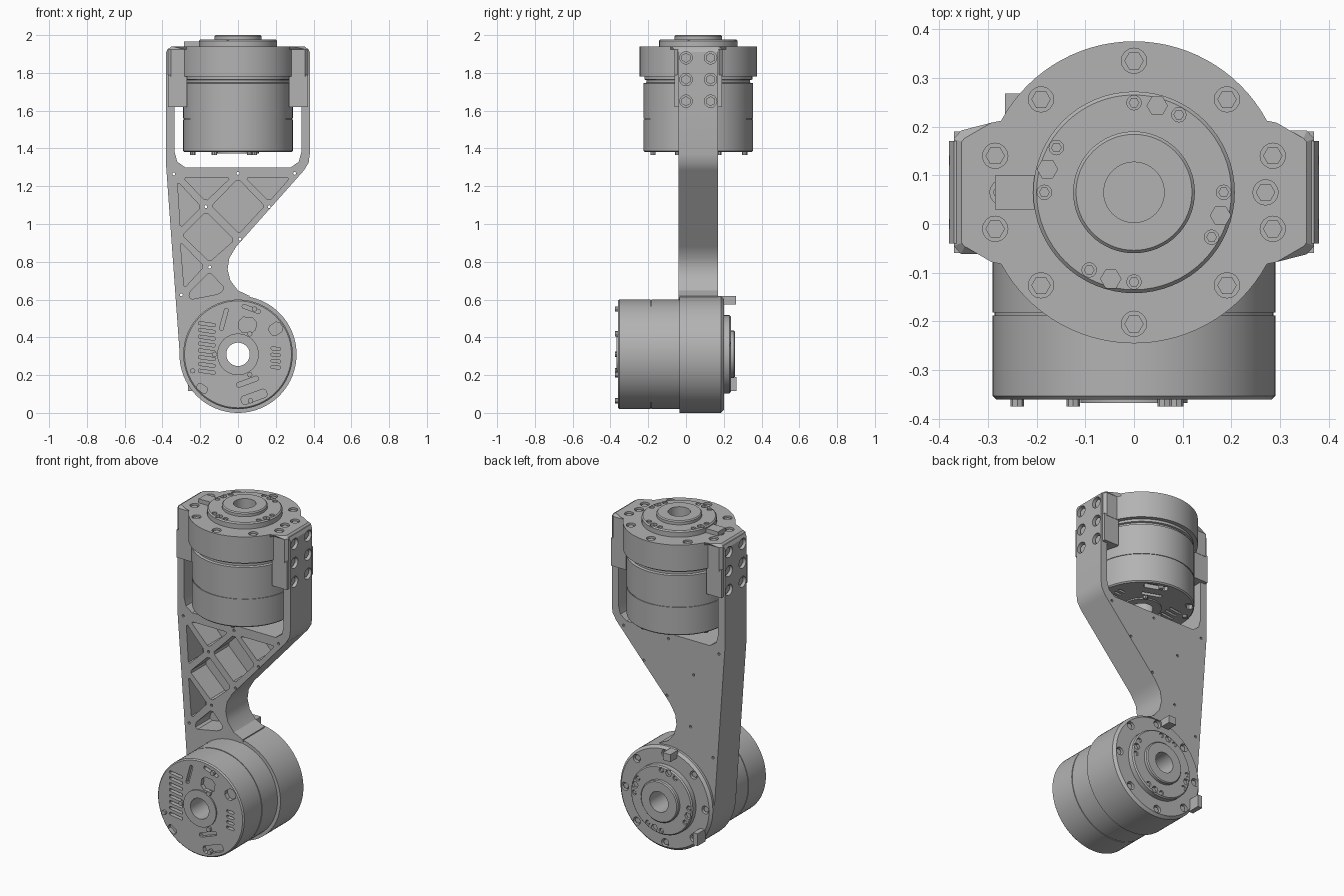
import bpy, bmesh
from math import sin, cos, pi, radians, asin
from mathutils import Matrix, Vector

cube = bpy.data.objects.get("Cube")
if cube:
    bpy.data.objects.remove(cube)

GREY = (0.45, 0.45, 0.45, 1)
metal = bpy.data.materials.new("machined grey")
metal.use_nodes = True
metal.diffuse_color = GREY
metal.node_tree.nodes["Principled BSDF"].inputs["Base Color"].default_value = GREY

PLAIN = Matrix()
FRONT = Matrix.Rotation(pi / 2, 4, 'X')    # local xy -> world xz, local z -> -y
SIDE = Matrix.Rotation(pi / 2, 4, 'Y')     # local z -> world x, local x -> -z
parts = []


def add(name, bm, matrix, keep=True):
    bmesh.ops.recalc_face_normals(bm, faces=bm.faces[:])
    mesh = bpy.data.meshes.new(name)
    bm.to_mesh(mesh)
    bm.free()
    mesh.transform(matrix)
    mesh.materials.append(metal)
    obj = bpy.data.objects.new(name, mesh)
    bpy.context.collection.objects.link(obj)
    if keep:
        parts.append(obj)
    return obj


def prism(name, polys, z0, z1, matrix=PLAIN, chamfer=0, keep=True):
    """Extrude each outline from z0 to z1, optionally chamfering the z1 rim."""
    bm = bmesh.new()
    for poly in polys:
        low = [bm.verts.new((x, y, z0)) for x, y in poly]
        top = [bm.verts.new((x, y, z1)) for x, y in poly]
        bm.faces.new(low)
        cap = bm.faces.new(top)
        for i in range(len(poly)):
            bm.faces.new((low[i - 1], low[i], top[i], top[i - 1]))
        if chamfer:
            bmesh.ops.bevel(bm, geom=list(cap.edges), offset=chamfer,
                            segments=1, affect='EDGES')
    return add(name, bm, matrix, keep)


def lathe(name, profile, matrix, n=64):
    """Turn a closed (radius, height) profile about local z."""
    bm = bmesh.new()
    rings = [[bm.verts.new((r * cos(2 * pi * i / n), r * sin(2 * pi * i / n), z))
              for i in range(n)] for r, z in profile]
    for k in range(len(rings)):
        a, b = rings[k - 1], rings[k]
        for i in range(n):
            bm.faces.new((a[i - 1], a[i], b[i], b[i - 1]))
    return add(name, bm, matrix)


def cut(obj, polys, z0, z1, matrix=PLAIN):
    """Remove prisms from an object."""
    cutter = prism("cutter", polys, z0, z1, matrix, keep=False)
    cutter.hide_render = True
    mod = obj.modifiers.new("cut", 'BOOLEAN')
    mod.operation, mod.solver, mod.object = 'DIFFERENCE', 'EXACT', cutter
    bpy.context.view_layer.update()
    graph = bpy.context.evaluated_depsgraph_get()
    mesh = bpy.data.meshes.new_from_object(obj.evaluated_get(graph))
    obj.modifiers.clear()
    obj.data = mesh
    bpy.data.objects.remove(cutter)


def ngon(x, y, r, n=6):
    return [(x + r * cos(2 * pi * i / n), y + r * sin(2 * pi * i / n)) for i in range(n)]


def slot(x, z, w, h, deg):
    a = radians(deg)
    c = min(w, h) * 0.25
    w, h = w / 2, h / 2
    pts = [(w, h - c), (w - c, h), (c - w, h), (-w, h - c),
           (-w, c - h), (c - w, -h), (w - c, -h), (w, c - h)]
    return [(x + u * cos(a) - v * sin(a), -(z + u * sin(a) + v * cos(a))) for u, v in pts]


def polar(r, deg):
    return r * cos(radians(deg)), r * sin(radians(deg))


def rounded(poly, c=0.012):
    """Trim the corners of an outline."""
    out = []
    for i, p in enumerate(poly):
        p = Vector(p)
        for q in (Vector(poly[i - 1]), Vector(poly[(i + 1) % len(poly)])):
            out.append(tuple(p + (q - p).normalized() * c))
    return out


def box(name, x0, x1, y0, y1, z0, z1):
    return prism(name, [[(x0, y0), (x1, y0), (x1, y1), (x0, y1)]], z0, z1)


RIM_BOLTS = [polar(0.27, a) for a in range(0, 360, 45)]


def motor(prefix, m):
    # Can with end cap, seam groove and neck
    can = lathe(prefix + "_can", [
        (0.062, -0.008), (0.11, -0.008), (0.11, 0), (0.283, 0), (0.29, 0.007),
        (0.29, 0.172), (0.286, 0.172), (0.286, 0.178), (0.29, 0.178),
        (0.29, 0.365), (0.275, 0.368), (0.275, 0.382), (0.286, 0.385),
        (0.286, 0.41), (0.19, 0.41), (0.19, 0.5), (0.062, 0.5)], m)
    slots = [slot(-0.165, 0.16 - 0.036 * i, 0.09, 0.016, -8) for i in range(8)]
    slots += [slot(0.2, 0.03 - 0.033 * i, 0.05, 0.015, -5) for i in range(4)]
    slots += [slot(*s) for s in (
        (-0.075, 0.185, 0.02, 0.12, -15), (0.05, 0.155, 0.09, 0.08, -5),
        (0.2, 0.135, 0.07, 0.06, 35), (0.07, 0.24, 0.1, 0.02, -20),
        (0.05, -0.145, 0.12, 0.025, 20), (0.085, -0.225, 0.14, 0.045, 20),
        (-0.19, -0.18, 0.06, 0.035, -35))]
    cut(can, slots, -0.02, 0.025, m)
    # Screws on the end cap
    prism(prefix + "_cap_screws", [ngon(*polar(r, a), 0.014, 8) for r, a in (
        (0.255, 75), (0.255, 160), (0.255, 290), (0.125, 60), (0.125, 180), (0.125, 300))],
        -0.015, 0.01, m)
    # Output flange with its ring of recessed screws
    flange = lathe(prefix + "_output_flange", [
        (0.062, 0.49), (0.188, 0.49), (0.188, 0.55), (0.207, 0.55), (0.207, 0.59),
        (0.2, 0.597), (0.125, 0.597), (0.125, 0.614), (0.119, 0.62), (0.062, 0.62)], m)
    small = [polar(0.184, a + d) for a in range(0, 360, 90) for d in (0, -30)]
    large = [polar(0.184, a - 15) for a in range(0, 360, 90)]
    cut(flange, [ngon(x, y, 0.015, 12) for x, y in small]
        + [ngon(x, y, 0.021) for x, y in large], 0.58, 0.63, m)
    prism(prefix + "_flange_screws", [ngon(x, y, 0.011) for x, y in small], 0.57, 0.592, m)


# Two identical drives: one upright, one lying along y
UPPER = Matrix.Translation((0, 0.065, 1.38))
LOWER = Matrix.Translation((0, -0.36, 0.31)) @ Matrix.Rotation(-pi / 2, 4, 'X')
motor("upper_motor", UPPER)
motor("lower_motor", LOWER)

# Lower housing ring
ring = lathe("lower_housing", [(0.2, 0.325), (0.31, 0.325), (0.31, 0.545),
                               (0.295, 0.56), (0.2, 0.56)], LOWER, 80)
cut(ring, [ngon(x, y, 0.024, 16) for x, y in RIM_BOLTS], 0.53, 0.6, LOWER)
prism("lower_rim_bolts", [ngon(x, y, 0.018) for x, y in RIM_BOLTS], 0.52, 0.55, LOWER)

# Upper collar: round plate with two flat wings
edge = asin(0.127 / 0.31)
arc = [edge + (pi - 2 * edge) * i / 32 for i in range(33)]
half = [(0.37, 0.11), (0.355, 0.127)] + [(0.31 * cos(a), 0.31 * sin(a)) for a in arc] \
    + [(-0.355, 0.127), (-0.37, 0.11)]
collar = prism("upper_collar", [half + [(-x, -y) for x, y in half]], 0.4, 0.56, UPPER, 0.016)
wing_bolts = [(sx * 0.285, sy * 0.075) for sx in (1, -1) for sy in (1, -1)]
cut(collar, [ngon(0, 0, 0.195, 48)], 0.3, 0.7, UPPER)
cut(collar, [ngon(x, y, 0.026, 16) for x, y in RIM_BOLTS + wing_bolts], 0.535, 0.6, UPPER)
prism("collar_bolts", [ngon(x, y, 0.02) for x, y in RIM_BOLTS + wing_bolts],
      0.525, 0.552, UPPER)

# Arm: fork, tapering web and concave neck
half_slot = [(0.335, 1.93), (0.335, 1.38), (0.322, 1.33), (0.28, 1.3)]
outline = [(-0.37, 1.93), (-0.38, 1.91), (-0.38, 1.3), (-0.31, 0.33), (-0.2, 0.4),
           (-0.05, 0.55), (0.06, 0.605), (0.06, 0.62), (0, 0.648), (-0.04, 0.7),
           (-0.055, 0.76), (-0.046, 0.82), (-0.01, 0.88), (0.35, 1.285), (0.374, 1.325),
           (0.38, 1.37), (0.38, 1.91), (0.37, 1.93)]
outline += half_slot + [(-x, z) for x, z in reversed(half_slot)]
arm = prism("arm", [outline], -0.17, 0.04, FRONT)

# Lightening pockets between the ribs
pockets = [
    [(-0.29, 1.245), (-0.04, 1.245), (-0.17, 1.12)],
    [(0, 1.24), (0.14, 1.095), (0.005, 0.95), (-0.14, 1.095)],
    [(0.04, 1.245), (0.275, 1.245), (0.165, 1.12)],
    [(-0.32, 1.225), (-0.195, 1.09), (-0.305, 0.98)],
    [(-0.17, 1.065), (-0.02, 0.915), (-0.15, 0.8), (-0.295, 0.94)],
    [(-0.305, 0.905), (-0.18, 0.775), (-0.285, 0.66)],
    [(-0.15, 0.745), (-0.07, 0.66), (-0.1, 0.63), (-0.255, 0.6), (-0.26, 0.635)]]
cut(arm, [rounded(p) for p in pockets], -0.1, 0.06, FRONT)
nodes = [(-0.34, 1.265), (0, 1.268), (0.3, 1.268), (-0.17, 1.092), (0.01, 0.92),
         (0.165, 1.092), (-0.15, 0.772), (-0.3, 0.625)]
cut(arm, [ngon(x, z, 0.008, 8) for x, z in nodes], -0.2, 0.06, FRONT)

# Collar legs and the bolts that clamp them to the fork
grid = [(-z, y) for z in (1.65, 1.765, 1.88) for y in (0, 0.13)]
holes = [ngon(x, y, 0.033, 20) for x, y in grid]
heads = [ngon(x, y, 0.026) for x, y in grid]
for side, s in (("left", 1), ("right", -1)):
    x0, x1 = sorted((s * 0.27, s * 0.37))
    leg = box(side + "_collar_leg", x0, x1, -0.06, 0.19, 1.62, 1.79)
    for obj in (arm, collar, leg):
        cut(obj, holes, *sorted((s * 0.352, s * 0.4)), SIDE)
    prism(side + "_fork_bolts", heads, *sorted((s * 0.345, s * 0.366)), SIDE)

# Stop tabs
box("upper_stop_tab", -0.285, -0.2, 0.03, 0.1, 1.935, 1.965)
box("lower_stop_tab", -0.08, -0.03, 0.19, 0.265, 0.575, 0.62)
box("side_stop_tab", -0.265, -0.235, 0.19, 0.268, 0.115, 0.19)

# Smooth round surfaces, keep machined edges sharp
bpy.ops.object.select_all(action='DESELECT')
for obj in parts:
    obj.select_set(True)
    bpy.context.view_layer.objects.active = obj
bpy.ops.object.shade_smooth_by_angle(angle=radians(25))
